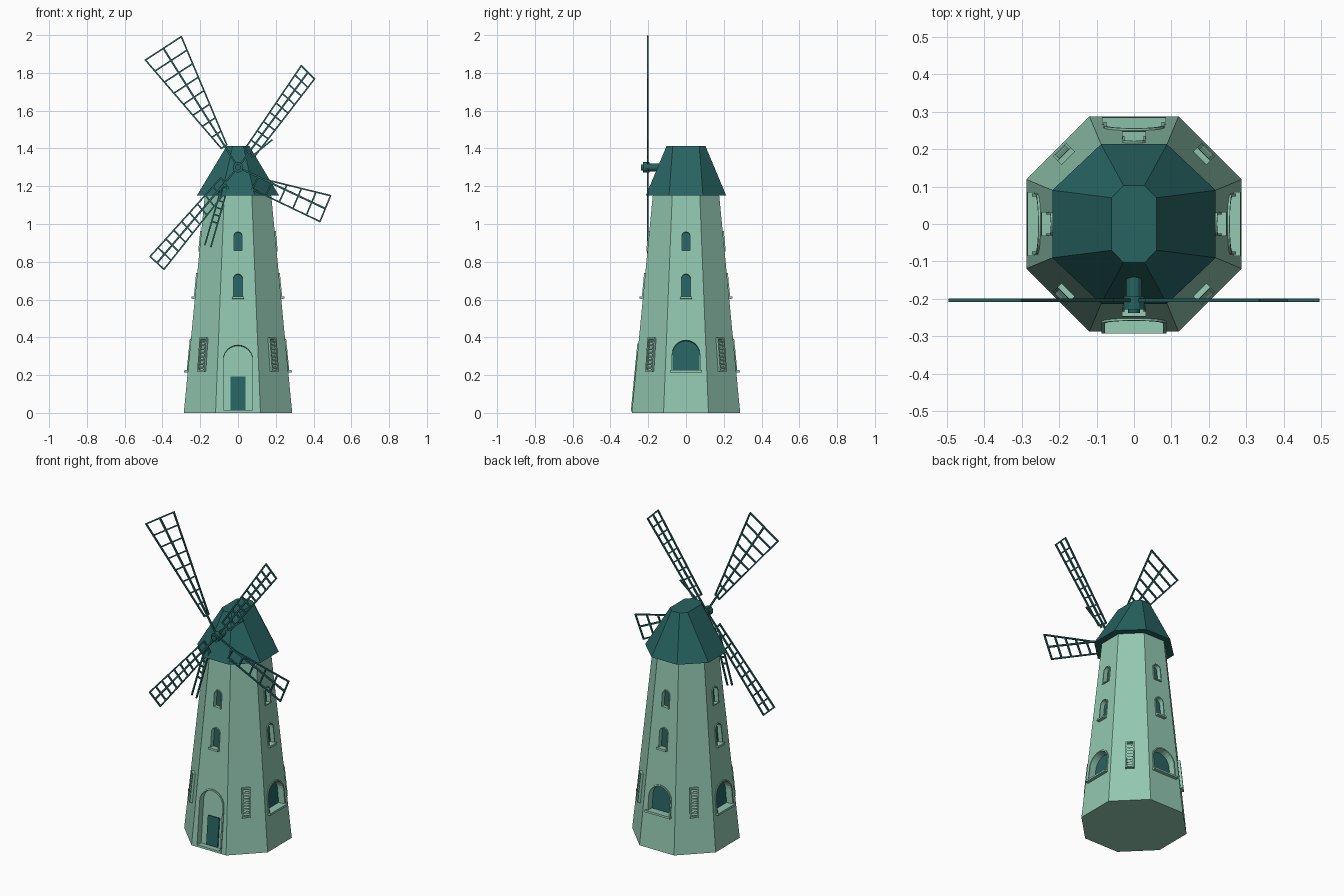
import bpy, bmesh, math
from mathutils import Matrix, Vector

if "Cube" in bpy.data.objects:
    bpy.data.objects.remove(bpy.data.objects["Cube"])


def material(name, rgb):
    m = bpy.data.materials.new(name)
    m.diffuse_color = (*rgb, 1)
    m.use_nodes = True
    m.node_tree.nodes["Principled BSDF"].inputs["Base Color"].default_value = m.diffuse_color
    return m


PALE = material("pale green", (0.29, 0.575, 0.44))
DARK = material("dark teal", (0.02, 0.125, 0.12))

BASE, TOP, HEIGHT = 0.287, 0.175, 1.16      # wall distances from the axis
SLOPE = (BASE - TOP) / HEIGHT


def make(name, bm, mat):
    bmesh.ops.recalc_face_normals(bm, faces=bm.faces)
    me = bpy.data.meshes.new(name)
    bm.to_mesh(me)
    bm.free()
    me.materials.append(mat)
    ob = bpy.data.objects.new(name, me)
    bpy.context.collection.objects.link(ob)
    return ob


def box(bm, centre, size, mat=Matrix()):
    m = mat @ Matrix.Translation(centre) @ Matrix.Diagonal((*size, 1))
    bmesh.ops.create_cube(bm, size=1, matrix=m)


def wall(angle, z):
    """Local frame on a wall: x sideways, y up the wall, z outwards."""
    n = Vector((math.cos(angle), math.sin(angle), 0))
    u = Vector((-n.y, n.x, 0))
    v = (Vector((0, 0, 1)) - n * SLOPE).normalized()
    m = Matrix((u, v, u.cross(v))).transposed().to_4x4()
    m.translation = n * (BASE - SLOPE * z) + Vector((0, 0, z))
    return m


def arch(w, h, grow=0):
    r = w / 2 + grow
    spring = h - w / 2
    pts = [(-r, -grow), (r, -grow)]
    for i in range(13):
        a = math.pi * i / 12
        pts.append((r * math.cos(a), spring + r * math.sin(a)))
    return pts


def prism(bm, pts, z0, z1, m):
    lo = [bm.verts.new(m @ Vector((x, y, z0))) for x, y in pts]
    hi = [bm.verts.new(m @ Vector((x, y, z1))) for x, y in pts]
    bm.faces.new(lo[::-1])
    bm.faces.new(hi)
    n = len(pts)
    for i in range(n):
        j = (i + 1) % n
        bm.faces.new((lo[i], lo[j], hi[j], hi[i]))


def ring(bm, inner, outer, z0, z1, m):
    loops = [[bm.verts.new(m @ Vector((x, y, z))) for x, y in p]
             for p, z in ((inner, z0), (outer, z0), (outer, z1), (inner, z1))]
    n = len(inner)
    for k in range(4):
        a, b = loops[k], loops[(k + 1) % 4]
        for i in range(n):
            j = (i + 1) % n
            bm.faces.new((a[i], a[j], b[j], b[i]))


# tower, openings, frames and panes
tower, cutter, frames, panes, sills = (bmesh.new() for _ in range(5))
k = math.cos(math.pi / 8)
bmesh.ops.create_cone(tower, cap_ends=True, segments=8, radius1=BASE / k, radius2=TOP / k, depth=HEIGHT,
                      matrix=Matrix.Translation((0, 0, HEIGHT / 2)) @ Matrix.Rotation(math.pi / 8, 4, 'Z'))


def opening(angle, z, w, h, depth, band, pane=True, sill=0):
    m = wall(angle, z)
    prism(cutter, arch(w, h), -depth, 0.05, m)
    ring(frames, arch(w, h), arch(w, h, band), -0.004, 0.006, m)
    if pane:
        prism(panes, arch(w, h, -0.0005), -depth - 0.002, -depth + 0.004, m)
    if sill:
        box(sills, (0, -0.006, 0.004), (w + sill, 0.012, 0.03), m)


for q in range(4):
    a = q * math.pi / 2
    opening(a, 0.615, 0.05, 0.12, 0.025, 0.006, sill=0.014)
    opening(a, 0.86, 0.044, 0.098, 0.025, 0.006)
    if q != 3:
        opening(a, 0.225, 0.146, 0.16, 0.04, 0.008, sill=0.026)

front = -math.pi / 2
opening(front, 0.015, 0.156, 0.345, 0.035, 0.009, pane=False)

body = make("tower", tower, PALE)
cut = make("opening_cutter", cutter, PALE)
cut.hide_render = True
mod = body.modifiers.new("openings", 'BOOLEAN')
mod.object, mod.operation, mod.solver = cut, 'DIFFERENCE', 'EXACT'
bpy.context.view_layer.update()
carved = bpy.data.meshes.new_from_object(body.evaluated_get(bpy.context.evaluated_depsgraph_get()))
body.modifiers.clear()
body.data = carved
bpy.data.objects.remove(cut)
make("window_frames", frames, PALE)
make("window_panes", panes, DARK)
make("window_sills", sills, PALE)

# front door
door = bmesh.new()
box(door, (0, 0.092, -0.032), (0.078, 0.176, 0.009), wall(front, 0.015))
make("door", door, DARK)

# louvred vents on the four diagonal walls
vents = bmesh.new()
for q in range(4):
    m = wall(math.pi / 4 + q * math.pi / 2, 0.22)
    box(vents, (0, 0.088, 0.001), (0.048, 0.176, 0.006), m)
    for s in (-1, 1):
        box(vents, (s * 0.021, 0.088, 0.007), (0.008, 0.18, 0.016), m)
        box(vents, (0, 0.088 + s * 0.086, 0.007), (0.05, 0.008, 0.016), m)
    for i in range(8):
        tilt = m @ Matrix.Translation((0, 0.018 + i * 0.02, 0.006)) @ Matrix.Rotation(0.6, 4, 'X')
        box(vents, (0, 0, 0), (0.036, 0.005, 0.014), tilt)
make("louvred_vents", vents, PALE)

# faceted cap: regular eaves up to an oblong flat top
cap = bmesh.new()


def octagon(ax, ay, cx, cy, z):
    pts = [(ax, -cy), (ax, cy), (cx, ay), (-cx, ay), (-ax, cy), (-ax, -cy), (-cx, -ay), (cx, -ay)]
    return [cap.verts.new((x, y, z)) for x, y in pts]


lo = octagon(0.218, 0.213, 0.088, 0.09, 1.15)
hi = octagon(0.06, 0.103, 0.028, 0.07, 1.413)
cap.faces.new(lo[::-1])
cap.faces.new(hi)
for i in range(8):
    j = (i + 1) % 8
    cap.faces.new((lo[i], lo[j], hi[j], hi[i]))
make("cap", cap, DARK)

# wind shaft and hub
HUB = Vector((0, -0.203, 1.3))
shaft = bmesh.new()
for r, y0, y1 in ((0.021, -0.215, -0.10), (0.028, -0.228, -0.192), (0.016, -0.238, -0.226)):
    bmesh.ops.create_cone(shaft, cap_ends=True, segments=12, radius1=r, radius2=r, depth=y1 - y0,
                          matrix=Matrix.Translation((0, (y0 + y1) / 2, 1.3)) @ Matrix.Rotation(math.pi / 2, 4, 'X'))
make("wind_shaft", shaft, DARK)


# sails: lattices between an inner and an outer edge
def bar(bm, p, q, t=0.008):
    d = q - p
    m = Matrix.Translation((p + q) / 2) @ Matrix.Rotation(-math.atan2(d.z, d.x), 4, 'Y')
    box(bm, (0, 0, 0), (d.length + t * 0.7, 0.009, t), m)


def sail(name, inner, outer, rungs, reach=1.0, spar=True):
    bm = bmesh.new()
    a, b = (Vector((x, HUB.y, z)) for x, z in inner)
    c, d = (Vector((x, HUB.y, z)) for x, z in outer)
    bar(bm, a, c)
    bar(bm, b, d)
    if spar:
        bar(bm, HUB, (c + d) / 2, 0.01)
    for i in range(rungs + 1):
        f = reach * i / rungs
        bar(bm, a.lerp(c, f), b.lerp(d, f))
    make(name, bm, DARK)


sail("sail_upper_left", ((-0.088, 1.4), (-0.06, 1.42)), ((-0.49, 1.868), (-0.3, 1.992)), 8)
sail("sail_upper_right", ((0.035, 1.395), (0.09, 1.36)), ((0.335, 1.838), (0.405, 1.768)), 9)
sail("sail_right", ((0.105, 1.245), (0.075, 1.185)), ((0.49, 1.15), (0.434, 1.013)), 5)
sail("sail_lower_left", ((-0.09, 1.245), (-0.05, 1.19)), ((-0.465, 0.828), (-0.392, 0.76)), 9)
sail("broken_sail", ((-0.085, 1.2), (-0.055, 1.19)), ((-0.175, 0.89), (-0.143, 0.88)), 5, 0.6, False)

splinter = bmesh.new()
bar(splinter, Vector((0.07, -0.203, 1.355)), Vector((0.18, -0.203, 1.445)))
make("broken_rail", splinter, DARK)
